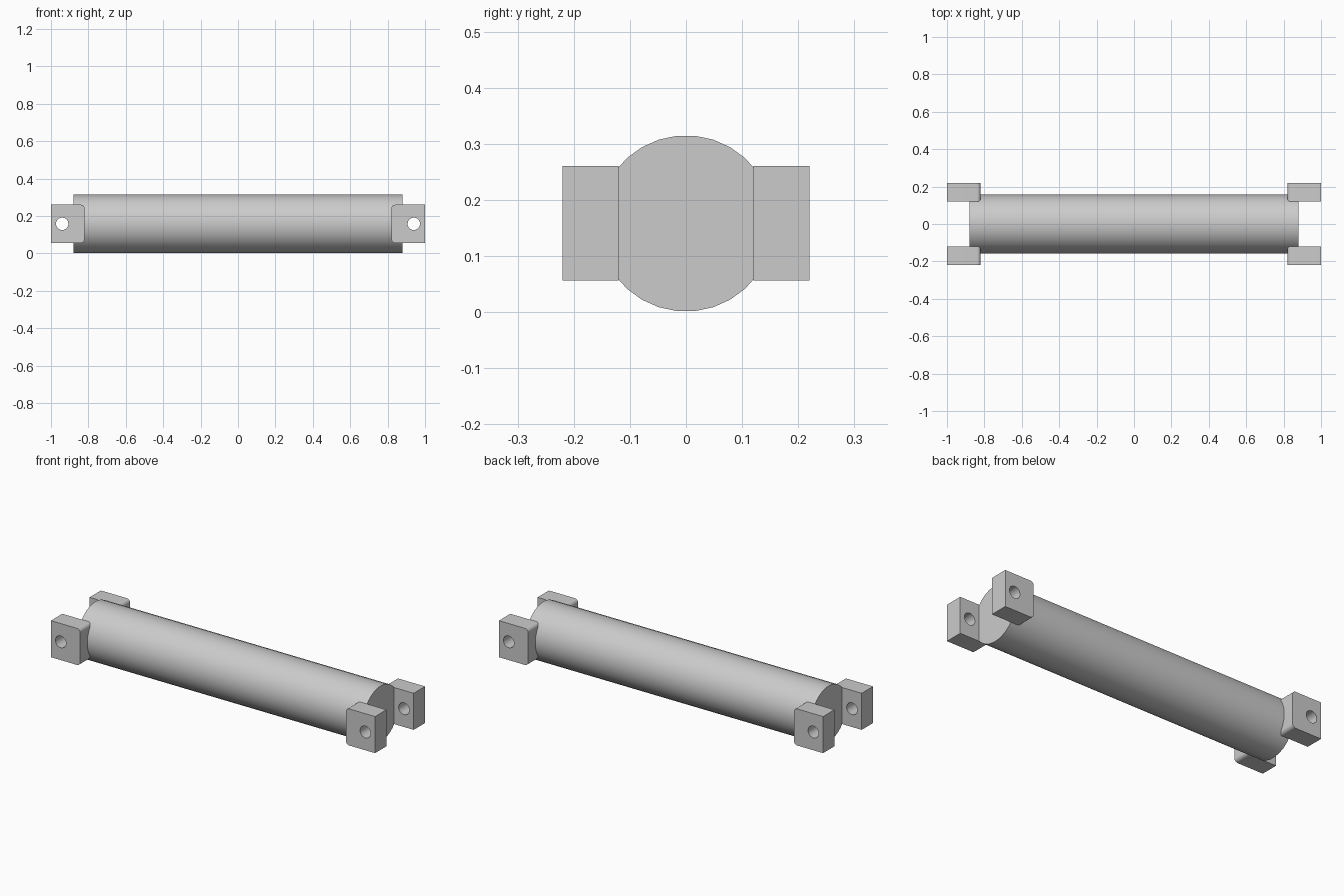
import bpy, bmesh
from math import sin, cos, pi, radians
from mathutils import Matrix, Vector

cube = bpy.data.objects.get("Cube")
if cube:
    bpy.data.objects.remove(cube, do_unlink=True)

GREY = (0.6, 0.6, 0.6, 1)
metal = bpy.data.materials.new("light_grey_metal")
metal.use_nodes = True
metal.diffuse_color = GREY
metal.node_tree.nodes["Principled BSDF"].inputs["Base Color"].default_value = GREY

RADIUS, HALF_LENGTH = 0.157, 0.88
AXIS_Z = RADIUS + 0.001


def finish(name, bm):
    """Turn a bmesh into a named, coloured object with sharp edges kept."""
    bmesh.ops.recalc_face_normals(bm, faces=bm.faces)
    mesh = bpy.data.meshes.new(name)
    bm.to_mesh(mesh)
    bm.free()
    mesh.materials.append(metal)
    obj = bpy.data.objects.new(name, mesh)
    bpy.context.collection.objects.link(obj)
    bpy.ops.object.select_all(action='DESELECT')
    obj.select_set(True)
    bpy.context.view_layer.objects.active = obj
    bpy.ops.object.shade_smooth_by_angle(angle=radians(30))
    return obj


def arc(cx, cz, r, start, end, steps):
    return [(cx + r * cos(start + (end - start) * i / steps),
             cz + r * sin(start + (end - start) * i / steps))
            for i in range(steps + 1)]


def add_loop(bm, points, y):
    verts = [bm.verts.new((x, y, z)) for x, z in points]
    return [bm.edges.new((v, verts[i - 1])) for i, v in enumerate(verts)]


# Main round bar along x
bm = bmesh.new()
bmesh.ops.create_cone(bm, cap_ends=True, segments=30, radius1=RADIUS,
                      radius2=RADIUS, depth=2 * HALF_LENGTH)
bmesh.ops.transform(bm, verts=bm.verts, matrix=Matrix.Translation((0, 0, AXIS_Z))
                    @ Matrix.Rotation(pi / 2, 4, 'Y'))
finish("round_bar", bm)

# Drilled lugs: two rounded inner corners, square outer corners
INNER, OUTER, HALF_H, FILLET = 0.82, 1.0, 0.102, 0.02
NEAR_Y, FAR_Y = 0.12, 0.22
HOLE_X, HOLE_R = 0.94, 0.033


def lug(name, sx, sy):
    bm = bmesh.new()
    low, high = AXIS_Z - HALF_H, AXIS_Z + HALF_H
    outline = [(OUTER, low), (OUTER, high)]
    outline += arc(INNER + FILLET, high - FILLET, FILLET, pi / 2, pi, 6)
    outline += arc(INNER + FILLET, low + FILLET, FILLET, pi, 1.5 * pi, 6)
    hole = arc(HOLE_X, AXIS_Z, HOLE_R, 0, 2 * pi, 28)[:-1]
    edges = add_loop(bm, outline, NEAR_Y) + add_loop(bm, hole, NEAR_Y)
    bmesh.ops.triangle_fill(bm, edges=edges, use_beauty=True)
    out = bmesh.ops.extrude_face_region(bm, geom=bm.faces[:])
    moved = [g for g in out["geom"] if isinstance(g, bmesh.types.BMVert)]
    bmesh.ops.translate(bm, verts=moved, vec=Vector((0, FAR_Y - NEAR_Y, 0)))
    bmesh.ops.scale(bm, verts=bm.verts, vec=Vector((sx, sy, 1)))
    finish(name, bm)


for side, sx in (("left", 1), ("right", -1)):
    for end, sy in (("front", -1), ("back", 1)):
        lug(f"{end}_{side}_lug", sx, sy)
